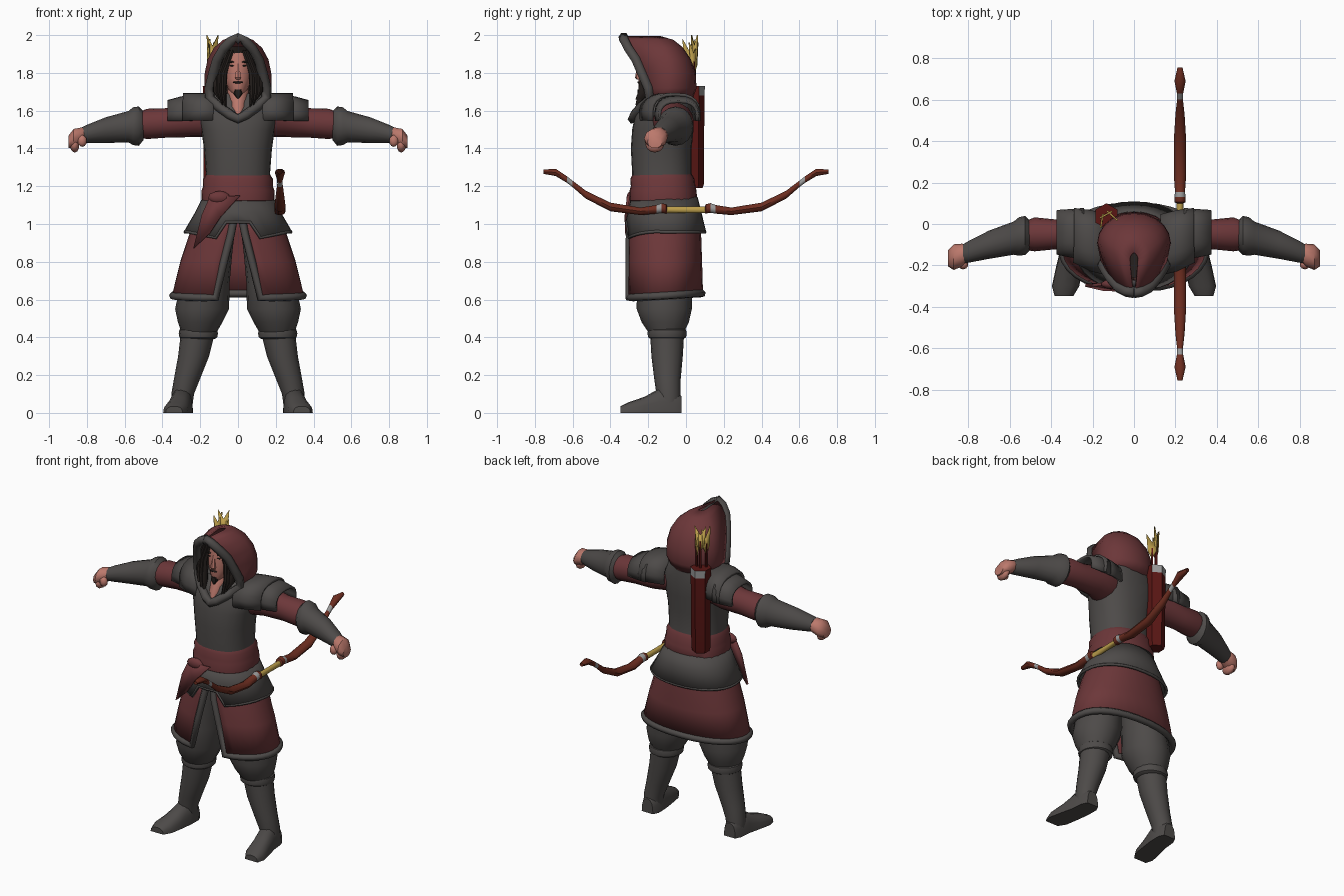
import bpy, bmesh
from math import sin, cos, pi, radians, asin
from mathutils import Vector

if "Cube" in bpy.data.objects:
    bpy.data.objects.remove(bpy.data.objects["Cube"])


def material(name, *rgb):
    m = bpy.data.materials.new(name)
    m.use_nodes = True
    m.diffuse_color = (*rgb, 1)
    m.node_tree.nodes["Principled BSDF"].inputs["Base Color"].default_value = (*rgb, 1)
    return m


GREY = material("charcoal cloth", .075, .069, .066)
RED = material("maroon cloth", .15, .038, .041)
SKIN = material("skin", .5, .19, .15)
HAIR = material("dark hair", .02, .015, .013)
WOOD = material("red wood", .15, .026, .014)
LEATHER = material("dark red leather", .1, .008, .007)
GOLD = material("gold", .5, .34, .07)
SILVER = material("silver", .32, .32, .32)
made = []


def finish(name, bm, mats, rule=None, mirror=None, thick=0):
    """Turn a bmesh into an object with materials and modifiers."""
    bmesh.ops.recalc_face_normals(bm, faces=bm.faces)
    if rule:
        for f in bm.faces:
            f.material_index = rule(f)
    me = bpy.data.meshes.new(name)
    bm.to_mesh(me)
    bm.free()
    for m in mats if isinstance(mats, list) else [mats]:
        me.materials.append(m)
    ob = bpy.data.objects.new(name, me)
    bpy.context.collection.objects.link(ob)
    if thick:
        mod = ob.modifiers.new("thickness", "SOLIDIFY")
        mod.thickness, mod.offset = thick, 0
    if mirror:
        mod = ob.modifiers.new("mirror", "MIRROR")
        mod.use_axis = [axis == mirror for axis in "xyz"]
    made.append(ob)
    return ob


def loft(name, rings, mats, closed=True, caps=True, **kw):
    """Skin a list of equal-length rings."""
    bm = bmesh.new()
    rows = [[bm.verts.new(p) for p in r] for r in rings]
    n = len(rows[0])
    for a, b in zip(rows, rows[1:]):
        for i in range(n if closed else n - 1):
            j = (i + 1) % n
            bm.faces.new((a[i], a[j], b[j], b[i]))
    if closed and caps:
        bm.faces.new(rows[0])
        bm.faces.new(rows[-1])
    return finish(name, bm, mats, **kw)


def arc(c, u, v, a0=0, a1=2 * pi, n=16, p=2.0):
    """Superellipse points around c; a full turn leaves out the last point."""
    steps = n if a1 - a0 > 6.28 else n - 1
    pts = []
    for i in range(n):
        a = a0 + (a1 - a0) * i / steps
        s, t = [abs(k) ** (2 / p) * (1 if k > 0 else -1) for k in (cos(a), sin(a))]
        pts.append(Vector(c) + Vector(u) * s + Vector(v) * t)
    return pts


def level(z, rx, yf, yb, x=0, **kw):
    """Horizontal ring; angle zero faces the front."""
    return arc((x, (yf + yb) / 2, z), (0, (yf - yb) / 2, 0), (rx, 0, 0), **kw)


def across(x, y, z, ry, rz, **kw):
    """Ring around an arm, facing along x."""
    return arc((x, y, z), (0, ry, 0), (0, 0, rz), **kw)


def blob(name, c, r, mat, **kw):
    bm = bmesh.new()
    bmesh.ops.create_icosphere(bm, subdivisions=2, radius=1)
    for v in bm.verts:
        v.co = Vector([c[i] + v.co[i] * r[i] for i in range(3)])
    return finish(name, bm, mat, **kw)


def plate(name, pts, mat, thick, **kw):
    bm = bmesh.new()
    bm.faces.new([bm.verts.new(p) for p in pts])
    return finish(name, bm, mat, thick=thick, **kw)


def tube(name, pts, radius, mat, cyclic=False):
    cu = bpy.data.curves.new(name, "CURVE")
    cu.dimensions, cu.bevel_depth, cu.bevel_resolution = "3D", radius, 1
    cu.use_fill_caps = True
    sp = cu.splines.new("POLY")
    sp.points.add(len(pts) - 1)
    for q, p in zip(sp.points, pts):
        q.co = (*p, 1)
    sp.use_cyclic_u = cyclic
    cu.materials.append(mat)
    bpy.context.collection.objects.link(bpy.data.objects.new(name, cu))


# Torso, collar and sash
loft("torso", [level(*r, n=24, p=2.3) for r in (
    (1.1, .185, -.28, .05), (1.27, .17, -.285, .03), (1.4, .18, -.292, .03),
    (1.5, .195, -.285, .04), (1.58, .215, -.27, .04), (1.65, .2, -.235, .035),
    (1.69, .15, -.2, .03))], GREY)
loft("sash", [level(*r, n=24, p=2.3) for r in (
    (1.11, .175, -.28, .05), (1.125, .193, -.298, .06), (1.18, .192, -.298, .055),
    (1.2, .184, -.292, .05), (1.24, .184, -.295, .045), (1.265, .168, -.28, .03))], RED)
plate("sash_tail", [(.01, -.305, 1.15), (-.15, -.29, 1.14), (-.19, -.295, 1.05),
                    (-.235, -.295, .87), (-.15, -.315, .95), (-.09, -.318, 1.04)], RED, .015)
blob("sash_knot", (-.1, -.29, 1.14), (.06, .025, .035), RED)


# Jacket tail: the hem steps up over the front opening
def hem(p):
    if p.y > -.15:
        return .957
    return 1.01 if abs(p.x) < .08 else .905 + .2 * abs(p.x)


tail = [level(*r, n=32, p=2.2) for r in (
    (1.14, .18, -.285, .055), (1.06, .22, -.3, .075), (.96, .28, -.315, .1))]
for p in tail[-1]:
    p.z = hem(p)
loft("jacket_tail", tail, GREY, caps=False, thick=.014)
tube("jacket_hem", tail[-1], .009, GREY, cyclic=True)


# Split skirt with a rolled trim along the opening and hem
def skirt_row(z, rx, yf, yb, gap):
    a = asin(gap / rx)
    row = level(z, rx, yf, yb, a0=a, a1=2 * pi - a, n=30, p=2.2)
    for p in row:
        p.z += .06 * (p.y + .12) if z < .7 else 0
    return row


skirt = [skirt_row(*r) for r in ((1.06, .2, -.28, .06, .012), (.95, .25, -.3, .075, .03),
                                 (.8, .3, -.305, .08, .065), (.62, .345, -.31, .085, .105))]
loft("skirt", skirt, RED, closed=False, thick=.012)
tube("skirt_trim", [r[0] for r in skirt] + skirt[-1][1:-1] + [r[-1] for r in skirt[::-1]],
     .021, GREY)

# Trousers and boots
loft("trousers", [level(z, rx, y - ry, y + ry, x) for x, y, z, rx, ry in (
    (.11, -.11, 1.02, .1, .13), (.14, -.11, .85, .11, .14), (.175, -.115, .68, .13, .145),
    (.19, -.115, .55, .143, .146), (.2, -.11, .48, .118, .125), (.207, -.105, .42, .09, .09))],
    GREY, mirror="x")
loft("boot_cuffs", [level(z, r, -.1 - r, -.1 + r, .21) for z, r in (
    (.39, .085), (.4, .1), (.42, .104), (.44, .1), (.45, .085))], GREY, mirror="x")
loft("boot_shafts", [level(z, rx, y - ry, y + ry, x) for x, y, z, rx, ry in (
    (.213, -.1, .42, .09, .09), (.235, -.1, .3, .082, .083), (.27, -.098, .18, .069, .07),
    (.293, -.093, .1, .06, .064), (.297, -.09, .03, .055, .06))], GREY, mirror="x")
loft("feet", [arc((x, y, 0), (w, 0, 0), (0, 0, h), 0, pi, n=9, p=2.5) for y, x, w, h in (
    (-.025, .295, .04, .09), (-.06, .295, .057, .12), (-.14, .3, .06, .13),
    (-.22, .315, .064, .085), (-.3, .33, .066, .058), (-.348, .338, .045, .035))],
    GREY, mirror="x")

# Arms and fists
loft("upper_sleeves", [across(*r) for r in (
    (.13, -.1, 1.56, .11, .1), (.25, -.055, 1.55, .095, .09), (.38, -.05, 1.535, .072, .078),
    (.48, -.05, 1.53, .082, .08), (.56, -.06, 1.52, .06, .06))], RED, mirror="x")
loft("forearm_guards", [across(*r) for r in (
    (.5, -.055, 1.52, .07, .075), (.525, -.055, 1.518, .094, .104),
    (.555, -.06, 1.518, .093, .1), (.58, -.068, 1.515, .08, .083),
    (.7, -.1, 1.497, .068, .068), (.8, -.135, 1.477, .052, .048),
    (.825, -.143, 1.472, .045, .04))], GREY, mirror="x")
loft("fists", [across(*r, n=10) for r in (
    (.8, -.137, 1.475, .035, .035), (.83, -.15, 1.467, .055, .046),
    (.87, -.16, 1.453, .062, .053), (.897, -.165, 1.435, .04, .035))], SKIN, mirror="x")
blob("curled_fingers", (.865, -.165, 1.42), (.026, .05, .042), SKIN, mirror="x")
blob("thumbs", (.825, -.197, 1.44), (.025, .022, .032), SKIN, mirror="x")

# Layered shoulder plates
for name, rows in (
        ("outer_shoulder_plates", ((.24, -.045, 1.575, .115, .1), (.3, -.045, 1.573, .11, .095),
                                   (.372, -.04, 1.57, .1, .078))),
        ("inner_shoulder_plates", ((.13, -.1, 1.58, .14, .105), (.21, -.08, 1.58, .14, .106),
                                   (.29, -.055, 1.578, .125, .108)))):
    loft(name, [across(*r, a0=radians(-12), a1=radians(192), n=13, p=2.6) for r in rows],
         GREY, closed=False, mirror="x", thick=.016)


# Hood, open at the face, with a thick rim
def hood_row(z, ex, ey, w, yc, yb):
    half = [Vector((ex, ey, z))]
    half += arc((0, yc, z), (w, 0, 0), (0, yb - yc, 0), 0, pi / 2, n=6)
    return half + [Vector((-p.x, p.y, p.z)) for p in half[-2::-1]]


hood = [hood_row(*r) for r in (
    (1.665, .15, -.19, .155, -.1, .03), (1.72, .15, -.2, .172, -.09, .05),
    (1.8, .13, -.235, .17, -.09, .045), (1.87, .11, -.265, .155, -.1, .02),
    (1.93, .075, -.305, .122, -.12, -.02), (1.97, .035, -.325, .075, -.15, -.07),
    (1.99, .005, -.33, .02, -.18, -.14))]
loft("hood", hood, RED, closed=False, thick=.012)
side = [r[0] for r in hood[::-1]] + [Vector((.1, -.235, 1.62)), Vector((.04, -.272, 1.577))]
tube("hood_rim", [Vector((0, -.327, 1.972))] + side + [Vector((0, -.282, 1.557))]
     + [Vector((-p.x, p.y, p.z)) for p in side[::-1]], .027, GREY, cyclic=True)

# Head, face details and neck
loft("head", [level(*r) for r in (
    (1.683, .022, -.243, -.15), (1.71, .05, -.252, -.11), (1.77, .073, -.252, -.08),
    (1.85, .08, -.252, -.08), (1.92, .07, -.24, -.09))], SKIN)
loft("neck", [level(*r) for r in (
    (1.56, .008, -.28, -.2), (1.62, .05, -.262, -.14), (1.72, .062, -.215, -.08))], SKIN)
loft("nose", [level(*r, n=6) for r in (
    (1.765, .014, -.262, -.24), (1.775, .018, -.27, -.24), (1.85, .007, -.256, -.24))], SKIN)
loft("goatee", [level(*r, n=8) for r in (
    (1.665, .006, -.252, -.235), (1.69, .024, -.258, -.22), (1.712, .018, -.257, -.24))], HAIR)
blob("moustache", (0, -.251, 1.75), (.028, .007, .006), HAIR)
blob("eyes", (.032, -.243, 1.838), (.013, .007, .004), HAIR, mirror="x")
blob("brows", (.035, -.241, 1.858), (.022, .008, .005), HAIR, mirror="x")

# Long hair falling beside the face
loft("hair_back", [level(*r) for r in (
    (1.64, .1, -.18, -.05), (1.75, .125, -.19, -.02), (1.86, .11, -.22, -.04),
    (1.94, .05, -.26, -.1))], HAIR)
for i, (x, end) in enumerate(((.07, 1.6), (.09, 1.63), (.108, 1.66))):
    loft(f"hair_strands_{i + 1}", [
        level(z, w, y - .018, y + .03, px, n=7) for z, px, y, w in (
            (end, x - .008, -.25, .004), (1.7, x + .008, -.235, .016),
            (1.8, x + .005, -.225, .02), (1.92, x - .04, -.23, .012))], HAIR, mirror="x")

# Bow slung at the hip
loft("bow", [arc((.222, y, z), (w, 0, 0), (0, 0, h), n=10) for y, z, w, h in (
    (0, 1.075, .015, .018), (.1, 1.075, .016, .019), (.105, 1.08, .026, .026),
    (.13, 1.085, .027, .027), (.155, 1.078, .024, .024), (.24, 1.067, .03, .021),
    (.4, 1.09, .03, .024), (.53, 1.155, .022, .022), (.6, 1.212, .014, .018),
    (.63, 1.235, .015, .018), (.69, 1.273, .027, .02), (.755, 1.277, .012, .012))],
    [WOOD, GOLD, SILVER], caps=False, mirror="y",
    rule=lambda f: 1 if f.calc_center_median().y < .102 else
    2 if any(abs(f.calc_center_median().y - b) < .012 for b in (.142, .615)) else 0)

# Quiver with a bright back band, and arrows
loft("quiver", [level(z, r, .038 - r, .038 + r, -.133, n=6) for z, r in (
    (1.19, .05), (1.21, .056), (1.68, .06), (1.73, .062))], [LEATHER, SILVER],
    rule=lambda f: int(f.calc_center_median().z > 1.69 and f.normal.y > .3))
for i, (x, y, top, turn) in enumerate(((-.135, .045, 2, .5), (-.155, .015, 1.98, 1.4),
                                       (-.105, .04, 1.96, 2.4))):
    loft(f"arrow_shaft_{i + 1}", [level(z, .007, y - .007, y + .007, x, n=6)
                                  for z in (1.6, top - .1)], LEATHER)
    d = Vector((cos(turn), sin(turn), 0))
    plate(f"arrow_fletching_{i + 1}", [
        Vector((x, y, top - h)) + d * s for s, h in (
            (0, .17), (.025, .12), (.034, 0), (0, .06), (-.034, 0), (-.025, .12))], GOLD, .008)

# Smooth shading with crisp edges
bpy.ops.object.select_all(action="DESELECT")
for ob in made:
    ob.select_set(True)
bpy.context.view_layer.objects.active = made[0]
bpy.ops.object.shade_smooth_by_angle(angle=radians(42))
